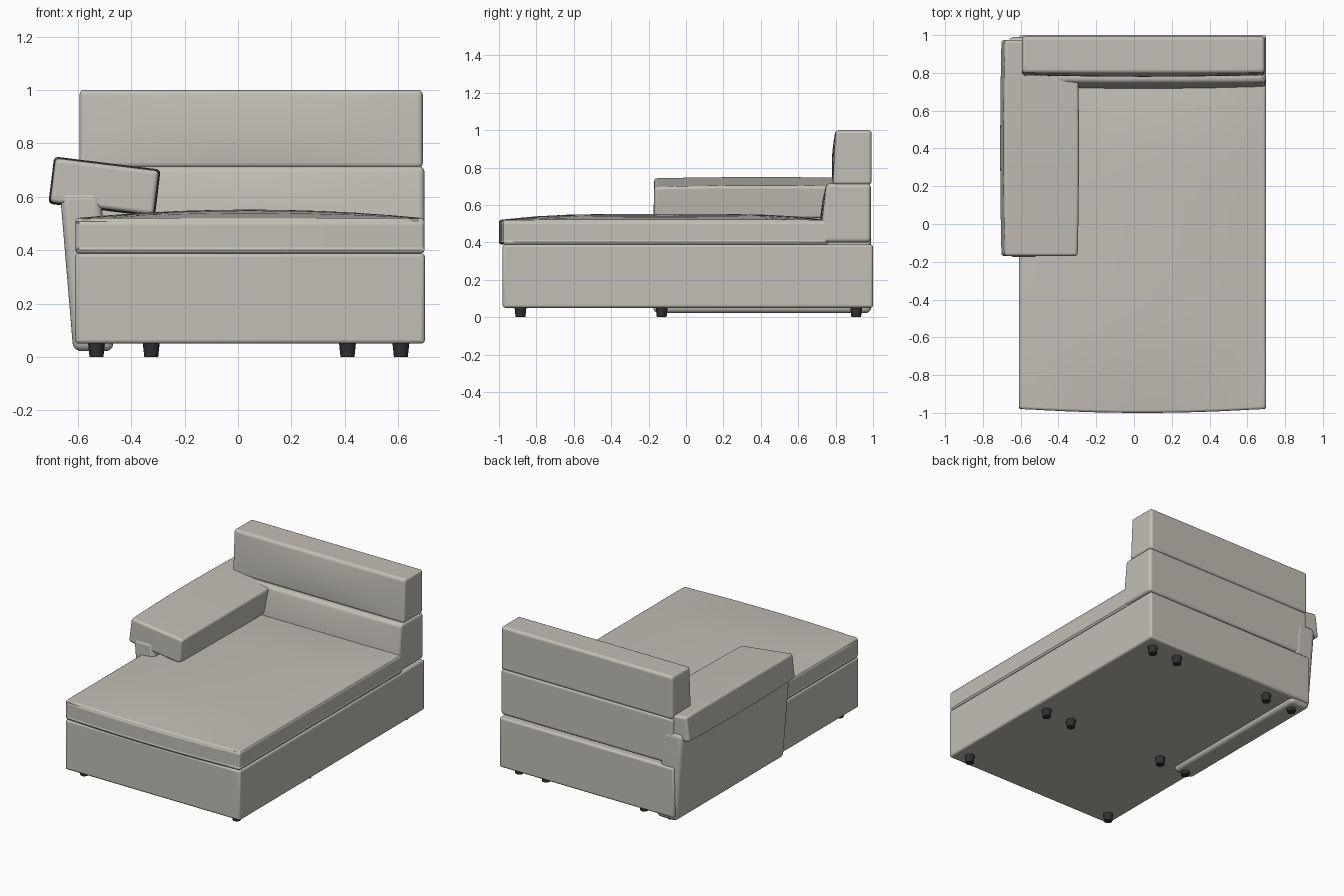
import bpy, bmesh, math
from mathutils import Vector, Matrix

cube = bpy.data.objects.get("Cube")
if cube:
    bpy.data.objects.remove(cube, do_unlink=True)


def make_material(name, rgb):
    m = bpy.data.materials.new(name)
    m.use_nodes = True
    m.diffuse_color = (*rgb, 1)
    m.node_tree.nodes["Principled BSDF"].inputs["Base Color"].default_value = (*rgb, 1)
    return m


fabric = make_material("warm grey fabric", (0.54, 0.52, 0.465))
black = make_material("black plastic", (0.03, 0.03, 0.03))


def add_object(name, bm, material):
    mesh = bpy.data.meshes.new(name)
    bmesh.ops.recalc_face_normals(bm, faces=bm.faces)
    bm.to_mesh(mesh)
    bm.free()
    mesh.materials.append(material)
    ob = bpy.data.objects.new(name, mesh)
    bpy.context.collection.objects.link(ob)
    return ob


def smooth(ob, angle=40):
    bpy.ops.object.select_all(action='DESELECT')
    ob.select_set(True)
    bpy.context.view_layer.objects.active = ob
    bpy.ops.object.shade_smooth_by_angle(angle=math.radians(angle))


def padded_box(name, lo, hi, radius, shape=None, cuts=9, segments=5):
    """Rounded box; shape(u, v, w) gives an offset for coordinates in -1..1."""
    lo, hi = Vector(lo), Vector(hi)
    mid, half = (lo + hi) / 2, (hi - lo) / 2
    bm = bmesh.new()
    bmesh.ops.create_cube(bm, size=2)
    if shape:
        bmesh.ops.subdivide_edges(bm, edges=bm.edges[:], cuts=cuts, use_grid_fill=True)
    for v in bm.verts:
        offset = Vector(shape(*v.co)) if shape else Vector()
        v.co = mid + v.co * half + offset
    ob = add_object(name, bm, fabric)
    bevel = ob.modifiers.new("rounded_edges", 'BEVEL')
    bevel.width = radius
    bevel.segments = segments
    bevel.limit_method = 'ANGLE'
    bevel.angle_limit = math.radians(45)
    smooth(ob)
    return ob


def piping(name, corners, radius, thickness=0.006):
    """Thin cord around a rounded four-cornered loop."""
    pts = []
    corners = [Vector(c) for c in corners]
    for i, c in enumerate(corners):
        to_prev = (corners[i - 1] - c).normalized()
        to_next = (corners[(i + 1) % 4] - c).normalized()
        for k in range(6):
            t = k / 5 * math.pi / 2
            pts.append(c + radius * ((1 - math.sin(t)) * to_prev + (1 - math.cos(t)) * to_next))
    curve = bpy.data.curves.new(name, 'CURVE')
    curve.dimensions = '3D'
    curve.bevel_depth = thickness
    curve.bevel_resolution = 2
    spline = curve.splines.new('POLY')
    spline.points.add(len(pts) - 1)
    for p, co in zip(spline.points, pts):
        p.co = (*co, 1)
    spline.use_cyclic_u = True
    curve.materials.append(fabric)
    ob = bpy.data.objects.new(name, curve)
    bpy.context.collection.objects.link(ob)
    bpy.ops.object.select_all(action='DESELECT')
    ob.select_set(True)
    bpy.context.view_layer.objects.active = ob
    bpy.ops.object.convert(target='MESH')
    smooth(bpy.context.view_layer.objects.active, 60)


def dome(a, b):
    return (1 - a * a) * (1 - b * b)


# Base box
padded_box("base", (-0.61, -0.98, 0.05), (0.70, 1.0, 0.388), 0.014, segments=3)


# Seat mattress: domed top, front bowed outwards
def seat_shape(u, v, w):
    rise = 0.032 * (1 - u * u) * (1 - v ** 4) if w > 0.99 else 0
    bow = -0.022 * (1 - u * u) if v < -0.99 else 0
    return (0, bow, rise)


padded_box("seat_cushion", (-0.608, -0.978, 0.388), (0.698, 0.76, 0.52), 0.025, seat_shape)
piping("seat_piping", [(-0.601, -0.975, 0.512), (0.691, -0.975, 0.512),
                       (0.691, 0.74, 0.512), (-0.601, 0.74, 0.512)], 0.025)


# Back cushions: fronts lean back and bulge a little
def back_shape(lean, bulge):
    def shape(u, v, w):
        if v > 0:
            return (0, 0, 0)
        return (0, -v * lean * (w + 1) / 2 - (bulge * dome(u, w) if v < -0.99 else 0), 0)
    return shape


padded_box("lower_back_cushion", (-0.595, 0.715, 0.40), (0.698, 0.988, 0.714), 0.042,
           back_shape(0.035, 0.012))
piping("lower_back_piping", [(-0.584, 0.73, 0.415), (0.687, 0.73, 0.415),
                             (0.687, 0.76, 0.703), (-0.584, 0.76, 0.703)], 0.035)
padded_box("upper_back_cushion", (-0.593, 0.785, 0.708), (0.692, 0.992, 1.0), 0.042,
           back_shape(0.015, 0.012))
piping("upper_back_piping", [(-0.581, 0.798, 0.72), (0.68, 0.798, 0.72),
                             (0.68, 0.812, 0.988), (-0.581, 0.812, 0.988)], 0.035)


# Arm side panel: splays outwards towards the top
def panel_shape(u, v, w):
    return (-(w + 1) / 2 * 0.05, 0, 0)


padded_box("arm_panel", (-0.617, -0.175, 0.022), (-0.465, 0.99, 0.62), 0.03, panel_shape, cuts=3)


# Arm pillow: fat roll tipped down towards the seat
def pillow_shape(u, v, w):
    return (u * 0.006 * (1 - v * v), 0, w * 0.006 * (1 - v * v))


pillow = padded_box("arm_pillow", (-0.195, -0.17, -0.083), (0.195, 0.975, 0.083), 0.078,
                    pillow_shape, segments=8)
pillow.matrix_world = Matrix.Translation((-0.5, 0, 0.638)) @ Matrix.Rotation(math.radians(7), 4, 'Y')

# Feet: four across the back and middle, two at the front
rows = [(0.91, (-0.53, -0.325, 0.41, 0.61)),
        (-0.13, (-0.53, -0.325, 0.41, 0.61)),
        (-0.885, (-0.53, 0.61))]
for row, (y, xs) in enumerate(rows):
    for col, x in enumerate(xs):
        bm = bmesh.new()
        bmesh.ops.create_cone(bm, cap_ends=True, segments=16, radius1=0.026, radius2=0.032,
                              depth=0.055, matrix=Matrix.Translation((x, y, 0.0275)))
        smooth(add_object(f"foot_{row + 1}_{col + 1}", bm, black))
